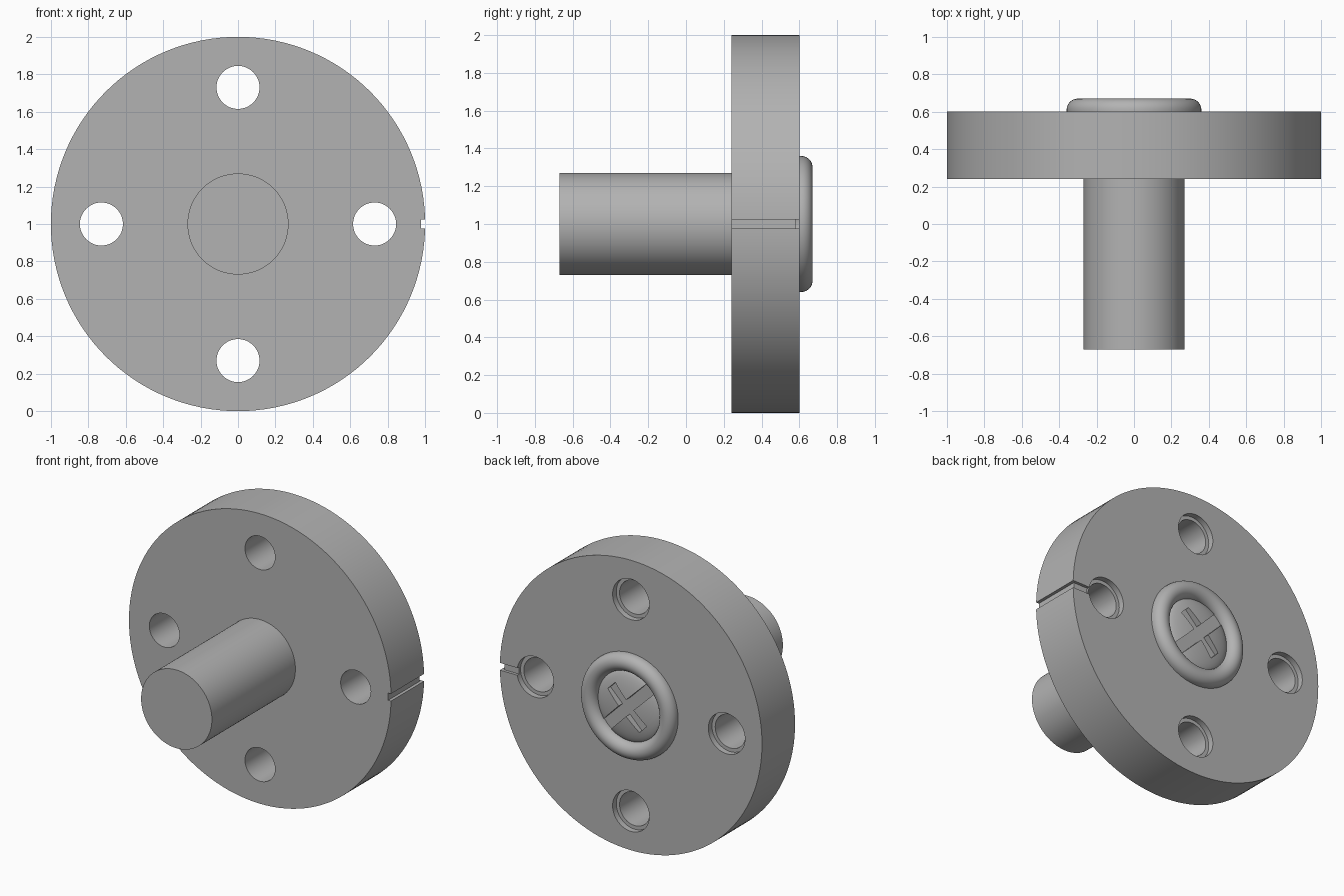
import bpy, math
from math import cos, sin, pi
from mathutils import Matrix, Vector

if "Cube" in bpy.data.objects:
    bpy.data.objects.remove(bpy.data.objects["Cube"], do_unlink=True)

CENTRE_Z = 1.0
BACK = 0.60      # rear face of the disc
FRONT = 0.24     # front face of the disc

steel = bpy.data.materials.new("grey steel")
steel.use_nodes = True
steel.diffuse_color = (0.45, 0.45, 0.45, 1)
steel.node_tree.nodes["Principled BSDF"].inputs["Base Color"].default_value = (0.45, 0.45, 0.45, 1)


def make(name, verts, faces):
    mesh = bpy.data.meshes.new(name)
    mesh.from_pydata(verts, [], faces)
    mesh.materials.append(steel)
    obj = bpy.data.objects.new(name, mesh)
    bpy.context.collection.objects.link(obj)
    return obj


def turned(name, profile, x=0, z=CENTRE_Z, n=96):
    """Solid turned about the y axis from (radius, y) pairs, capped at both ends."""
    verts, faces = [], []
    for r, y in profile:
        verts += [(x + r * cos(2 * pi * i / n), y, z + r * sin(2 * pi * i / n)) for i in range(n)]
    for k in range(len(profile) - 1):
        for i in range(n):
            j = (i + 1) % n
            faces.append((k * n + i, (k + 1) * n + i, (k + 1) * n + j, k * n + j))
    last = (len(profile) - 1) * n
    faces.append(tuple(range(n)))
    faces.append(tuple(last + i for i in reversed(range(n))))
    return make(name, verts, faces)


def block(name, centre, size, angle=0):
    bpy.ops.mesh.primitive_cube_add(size=1)
    obj = bpy.context.object
    obj.name = name
    obj.data.transform(Matrix.Translation(Vector(centre)) @ Matrix.Rotation(angle, 4, 'Y')
                       @ Matrix.Diagonal((*size, 1)))
    obj.data.materials.append(steel)
    return obj


def activate(obj):
    bpy.ops.object.select_all(action='DESELECT')
    obj.select_set(True)
    bpy.context.view_layer.objects.active = obj


def cut(target, cutters):
    for cutter in cutters:
        cutter.hide_render = True
        mod = target.modifiers.new("cut", 'BOOLEAN')
        mod.operation = 'DIFFERENCE'
        mod.solver = 'EXACT'
        mod.object = cutter
        activate(target)
        bpy.ops.object.modifier_apply(modifier=mod.name)
        bpy.data.objects.remove(cutter, do_unlink=True)


# Flange disc with four stepped bolt holes
disc = turned("flange_disc", [(1, FRONT), (1, BACK)], n=128)
cutters = []
for k in range(4):
    x, z = 0.73 * cos(k * pi / 2), CENTRE_Z + 0.73 * sin(k * pi / 2)
    cutters.append(turned("bolt_hole", [(0.115, FRONT - 0.1), (0.115, BACK - 0.04), (0.14, BACK - 0.04),
                                        (0.14, BACK + 0.1)], x, z, 48))
# Edge notch and shallow groove leading to the left hole
cutters.append(block("edge_notch", (1.03, 0.42, CENTRE_Z), (0.104, 0.6, 0.05)))
cutters.append(block("rear_groove", (0.93, BACK + 0.03, CENTRE_Z), (0.3, 0.1, 0.05)))
cut(disc, cutters)

# Front shaft
shaft = turned("shaft", [(0.27, -0.67), (0.27, FRONT + 0.01)])

# Rounded rim on the rear face
steps = 8
rim_profile = [(0.36, BACK - 0.01)]
rim_profile += [(0.30 + 0.06 * cos(a), BACK + 0.01 + 0.06 * sin(a))
                for a in (pi * i / (2 * steps) for i in range(2 * steps + 1))]
rim_profile += [(0.24, BACK - 0.01)]
n = 96
verts = [(r * cos(2 * pi * i / n), y, CENTRE_Z + r * sin(2 * pi * i / n))
         for r, y in rim_profile for i in range(n)]
faces = [(k * n + i, (k + 1) * n + i, (k + 1) * n + (i + 1) % n, k * n + (i + 1) % n)
         for k in range(len(rim_profile) - 1) for i in range(n)]
rim = make("rear_rim", verts, faces)

# Domed screw head with a diagonal cross slot
dome_profile = [(0.25, BACK - 0.02)]
dome_profile += [(0.25 * cos(a), BACK + 0.055 * sin(a))
                 for a in (0.48 * pi * i / 10 for i in range(11))]
dome = turned("screw_head", dome_profile)
cut(dome, [block("long_slot", (0, BACK + 0.06, CENTRE_Z), (0.6, 0.1, 0.08), pi / 4),
           block("short_slot", (0, BACK + 0.06, CENTRE_Z), (0.34, 0.1, 0.08), -pi / 4)])

for obj in (disc, shaft, rim, dome):
    activate(obj)
    bpy.ops.object.mode_set(mode='EDIT')
    bpy.ops.mesh.select_all(action='SELECT')
    bpy.ops.mesh.normals_make_consistent(inside=False)
    bpy.ops.object.mode_set(mode='OBJECT')
    bpy.ops.object.shade_smooth_by_angle(angle=math.radians(30))
